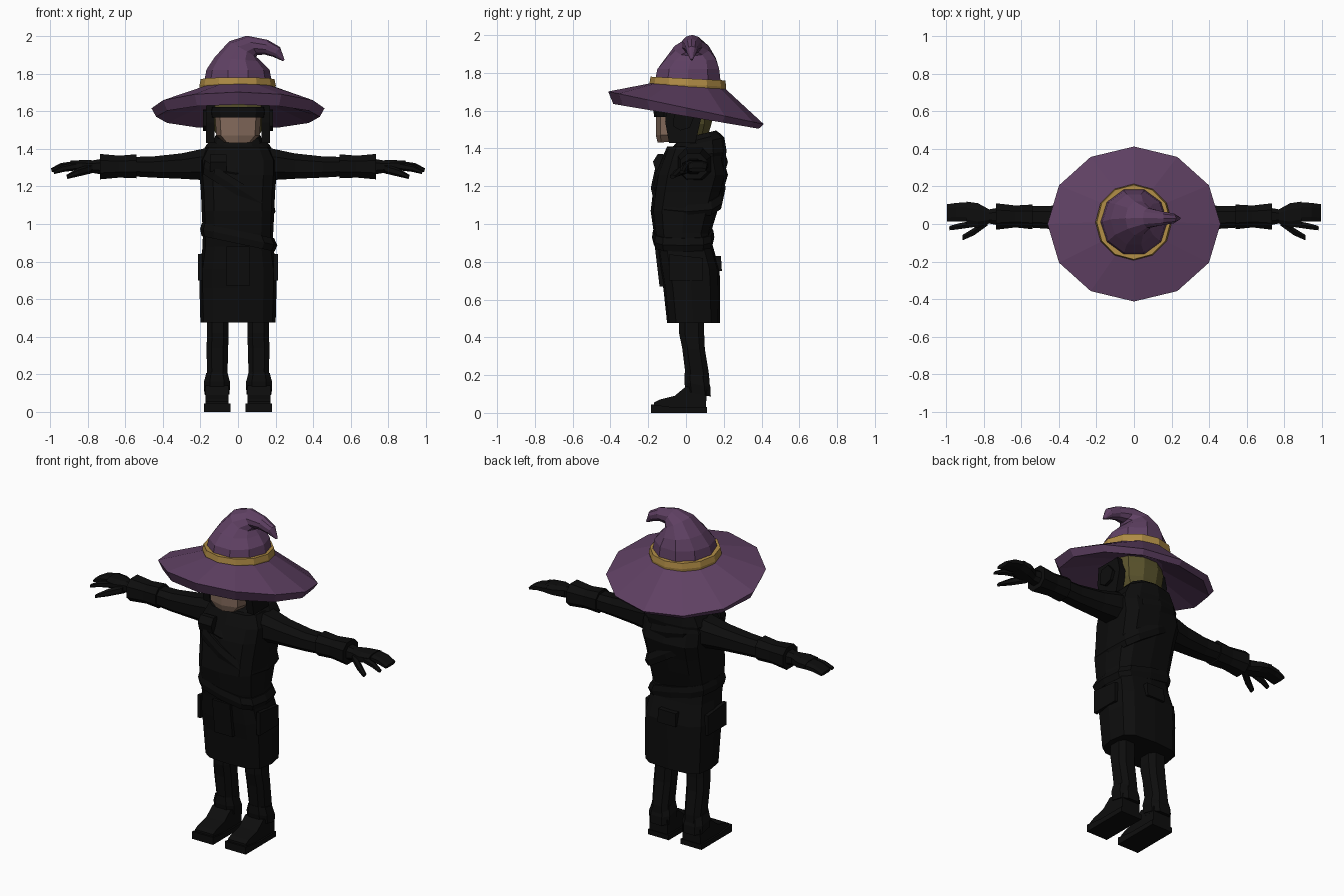
import bpy, bmesh, math
from mathutils import Vector


def material(name, rgb):
    m = bpy.data.materials.new(name)
    m.diffuse_color = (*rgb, 1)
    return m


BLACK = material("black cloth", (0.004, 0.004, 0.004))
PURPLE = material("purple felt", (0.115, 0.052, 0.125))
GOLD = material("gold band", (0.43, 0.26, 0.06))
SKIN = material("skin", (0.23, 0.145, 0.105))
OLIVE = material("olive cap", (0.10, 0.085, 0.025))


def finish(name, bm, mat, mirror=False):
    bmesh.ops.recalc_face_normals(bm, faces=bm.faces)
    me = bpy.data.meshes.new(name)
    bm.to_mesh(me)
    bm.free()
    me.materials.append(mat)
    ob = bpy.data.objects.new(name, me)
    bpy.context.collection.objects.link(ob)
    if mirror:
        ob.modifiers.new("mirror", 'MIRROR').use_mirror_merge = False
    return ob


def loft(name, rings, mat, n=12, power=1.0, mirror=False, phase=0.0):
    """Rings: (x, y, z, rx, ry, tilt towards +x in degrees, slope of z along y)."""
    bm = bmesh.new()
    loops = []
    for ring in rings:
        x, y, z, rx, ry, tilt, slope = (list(ring) + [0, 0])[:7]
        t = math.radians(tilt)
        loop = []
        for i in range(n):
            a = 2 * math.pi * (i + phase) / n
            c, s = math.cos(a), math.sin(a)
            u = rx * math.copysign(abs(c) ** power, c)
            v = ry * math.copysign(abs(s) ** power, s)
            loop.append(bm.verts.new((x + u * math.cos(t), y + v, z - u * math.sin(t) + slope * v)))
        loops.append(loop)
    for a, b in zip(loops, loops[1:]):
        for i in range(n):
            j = (i + 1) % n
            bm.faces.new((a[i], a[j], b[j], b[i]))
    bm.faces.new(loops[0])
    bm.faces.new(loops[-1])
    return finish(name, bm, mat, mirror)


def slab(name, profile, x0, x1, mat, mirror=False):
    """Side profile of (y, z) points pulled along x."""
    bm = bmesh.new()
    f = bm.faces.new([bm.verts.new((x0, y, z)) for y, z in profile])
    g = bmesh.ops.extrude_face_region(bm, geom=[f])
    moved = [e for e in g["geom"] if isinstance(e, bmesh.types.BMVert)]
    bmesh.ops.translate(bm, verts=moved, vec=Vector((x1 - x0, 0, 0)))
    return finish(name, bm, mat, mirror)


# Hat
loft("hat_brim", [(0, .01, 1.66, .15, .16, 0, -.08),
                  (0, 0, 1.57, .435, .385, 0, -.17),
                  (0, 0, 1.615, .46, .412, 0, -.21),
                  (0, .01, 1.735, .18, .19, 0, -.06)], PURPLE)
loft("hat_band", [(-.002, .01, 1.715, .2, .2, 0, -.05),
                  (-.002, .01, 1.737, .203, .203, 0, -.05),
                  (-.002, .01, 1.77, .196, .198, 0, -.05)], GOLD)
loft("hat_crown", [(0, .01, 1.74, .183, .185, 0, -.05),
                   (0, .012, 1.82, .168, .172),
                   (0, .025, 1.875, .125, .14, 5),
                   (.025, .03, 1.93, .083, .095, 30),
                   (.075, .032, 1.95, .058, .055, 62),
                   (.15, .03, 1.94, .04, .038, 100),
                   (.205, .03, 1.915, .032, .028, 125),
                   (.243, .03, 1.87, .006, .006, 140)], PURPLE, n=10)

# Head
loft("face", [(.0, -.06, 1.435, .075, .09, 0, .04), (0, -.05, 1.47, .115, .11),
              (0, -.05, 1.62, .125, .11)], SKIN, n=8, power=.7)
loft("cap", [(0, .03, 1.45, .10, .085), (0, .035, 1.53, .145, .105),
             (0, .03, 1.61, .155, .125), (0, .02, 1.68, .14, .12)], OLIVE, n=10)
loft("goggles", [(0, -.03, 1.567, .15, .138), (0, -.03, 1.595, .155, .142),
                 (0, -.03, 1.622, .15, .138)], BLACK, n=12, power=.7)
slab("side_strap", [(-.09, 1.43), (.05, 1.43), (.08, 1.56), (.06, 1.64), (-.10, 1.64), (-.11, 1.54)],
     .125, .17, BLACK, True)
slab("ear_cup", [(-.07, 1.52), (-.03, 1.495), (.02, 1.51), (.04, 1.56), (0, 1.61), (-.06, 1.6)],
     .165, .187, BLACK, True)

# Robe and collar
loft("robe", [(0, .04, .475, .2, .14), (0, .03, .66, .205, .15),
              (0, .02, .76, .205, .158), (0, -.005, .88, .188, .148),
              (0, -.02, .95, .187, .15), (0, -.01, 1.07, .193, .177),
              (0, .01, 1.17, .197, .185), (0, .03, 1.26, .205, .192),
              (0, .035, 1.34, .205, .165), (0, .045, 1.41, .17, .145)],
     BLACK, power=.6)
loft("hood_collar", [(0, .05, 1.31, .2, .15, 0, .1), (0, .05, 1.36, .205, .165, 0, .15),
                     (0, .055, 1.425, .165, .148, 0, .22), (0, .06, 1.445, .13, .125, 0, .25),
                     (0, .06, 1.47, .12, .1, 0, .25)], BLACK, power=.8)
loft("scarf_fold", [(-.01, .03, 1.26, .17, .18, 8, .15), (-.01, .03, 1.3, .195, .192, 8, .15),
                    (-.01, .04, 1.36, .18, .165, 8, .15)], BLACK, power=.8)
loft("belt", [(0, -.015, .895, .198, .157, 12), (.004, -.015, .93, .21, .165, 12),
              (0, -.015, .965, .196, .16, 12)], BLACK, power=.6)
loft("shoulder_strap", [(-.01, .012, 1.155, .225, .19, 32), (0, .012, 1.19, .235, .198, 32),
                        (0, .012, 1.23, .225, .19, 32)], BLACK, power=.65)

# Brooch, front flap and pouches
slab("brooch", [(-.175, 1.33), (-.15, 1.37), (-.12, 1.37), (-.12, 1.28), (-.16, 1.28)],
     -.15, -.06, BLACK)
slab("front_flap", [(-.14, .67), (-.1, .67), (-.12, .88), (-.165, .88)], -.06, .06, BLACK)
slab("side_pouch", [(-.09, .7), (.09, .7), (.09, .82), (-.09, .84)], .19, .212, BLACK, True)
slab("back_pouch", [(.15, .75), (.19, .75), (.185, .83), (.14, .83)], -.06, .06, BLACK)

# Legs and boots
loft("leg", [(.108, .065, .09, .062, .066), (.11, .06, .2, .057, .066),
             (.11, .04, .34, .061, .063), (.107, .03, .42, .06, .07),
             (.107, .03, .56, .06, .07)], BLACK, n=8, power=.7, mirror=True, phase=.5)
loft("boot_cuff", [(.112, .065, .1, .07, .07, 0, -.2), (.112, .06, .15, .074, .073, 0, -.2),
                   (.112, .055, .2, .06, .065, 0, -.2)], BLACK, n=8, power=.7, mirror=True, phase=.5)
slab("boot", [(-.17, .02), (.105, .02), (.11, .12), (0, .14), (-.06, .09), (-.14, .07), (-.17, .055)],
     .05, .172, BLACK, True)
slab("sole", [(-.185, 0), (.11, 0), (.11, .03), (-.07, .03), (-.185, .045)], .04, .182, BLACK, True)

# Arms: rings turned to face along x
loft("sleeve", [(.12, .045, 1.32, .1, .1, 90), (.21, .045, 1.315, .085, .09, 90),
                (.3, .04, 1.308, .072, .075, 90), (.45, .035, 1.303, .06, .065, 90),
                (.56, .038, 1.305, .055, .06, 90)], BLACK, n=8, power=.8, mirror=True, phase=.5)
loft("cuff", [(.54, .038, 1.307, .068, .07, 90), (.63, .04, 1.305, .062, .062, 90),
              (.735, .04, 1.305, .072, .075, 90)], BLACK, n=8, power=.8, mirror=True, phase=.5)
loft("palm", [(.72, .04, 1.305, .045, .05, 90), (.77, .04, 1.305, .036, .04, 90),
              (.83, .045, 1.308, .034, .07, 90), (.89, .055, 1.312, .026, .068, 90)],
     BLACK, n=8, power=.8, mirror=True, phase=.5)
loft("fingers", [(.87, .065, 1.312, .024, .055, 90), (.94, .063, 1.305, .02, .052, 100),
                 (.992, .06, 1.286, .011, .048, 105)], BLACK, n=8, power=.7, mirror=True, phase=.5)
loft("index_finger", [(.86, .0, 1.307, .022, .02, 90), (.93, -.012, 1.295, .018, .018, 95),
                      (.98, -.022, 1.275, .01, .013, 105)], BLACK, n=6, mirror=True)
loft("thumb", [(.78, .015, 1.295, .026, .028, 90), (.85, -.04, 1.275, .022, .022, 95),
               (.91, -.072, 1.25, .011, .016, 105)], BLACK, n=6, mirror=True)
